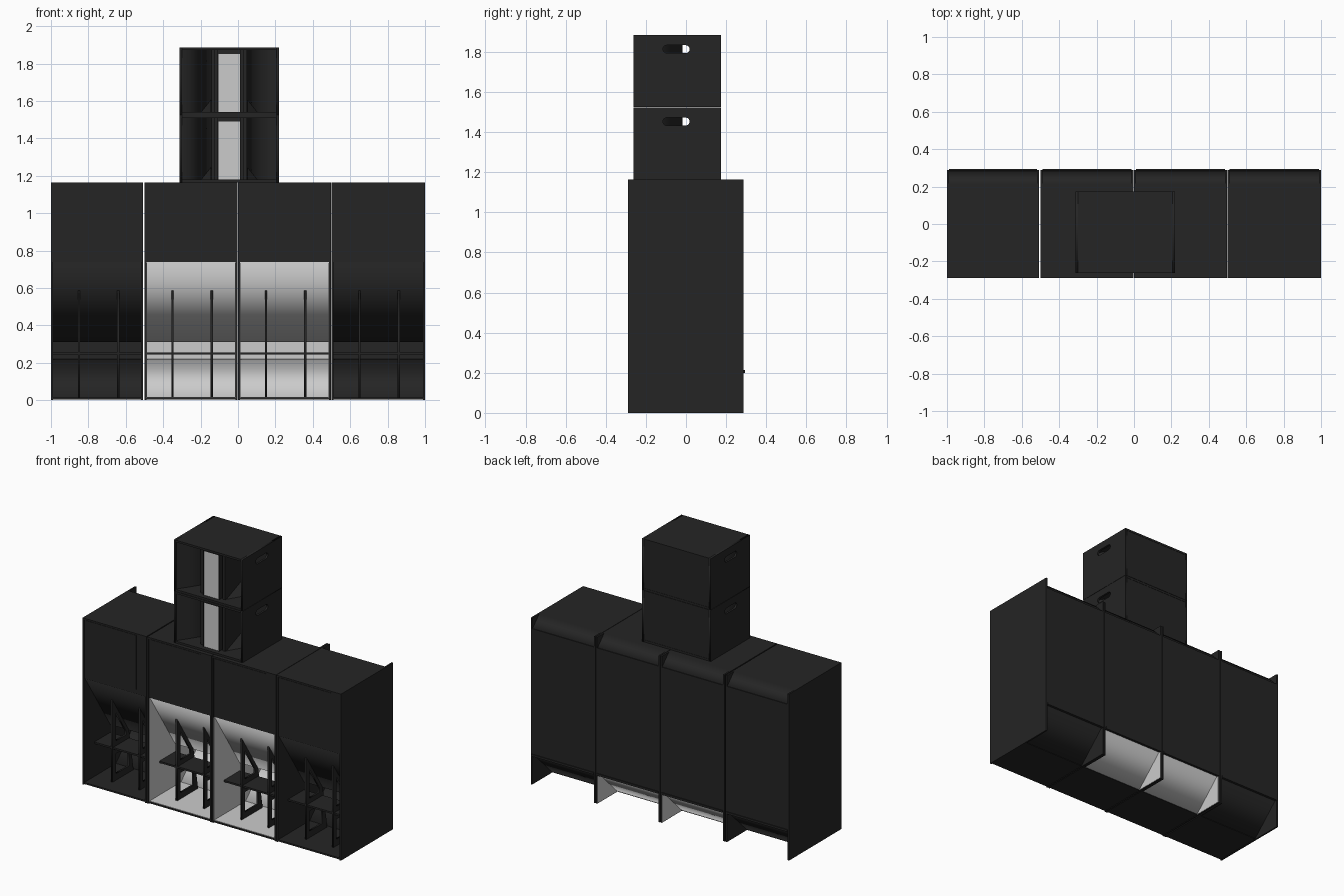
import bpy, bmesh, math
from mathutils import Matrix

if "Cube" in bpy.data.objects:
    bpy.data.objects.remove(bpy.data.objects["Cube"])


def material(name, v):
    m = bpy.data.materials.new(name)
    m.diffuse_color = (v, v, v, 1)
    m.use_nodes = True
    m.node_tree.nodes["Principled BSDF"].inputs["Base Color"].default_value = m.diffuse_color
    return m


BLACK = material("black_paint", 0.018)
PALE = None  # unpainted parts keep the default grey


def finish(name, mesh, mat):
    ob = bpy.data.objects.new(name, mesh)
    bpy.context.collection.objects.link(ob)
    if mat:
        mesh.materials.append(mat)
    return ob


def box(name, x, y, z, mat=BLACK):
    bm = bmesh.new()
    bmesh.ops.create_cube(bm, size=1)
    for v in bm.verts:
        for i, (a, b) in enumerate((x, y, z)):
            v.co[i] = a if v.co[i] < 0 else b
    me = bpy.data.meshes.new(name)
    bm.to_mesh(me)
    bm.free()
    return finish(name, me, mat)


SIDE = Matrix(((0, 0, 1, 0), (1, 0, 0, 0), (0, 1, 0, 0), (0, 0, 0, 1)))  # outline in y,z
PLAN = Matrix.Identity(4)                                             # outline in x,y


def board(name, loops, a, b, mat=BLACK, axes=SIDE):
    """Flat outline (further loops are holes) extruded from a to b."""
    cu = bpy.data.curves.new(name, 'CURVE')
    cu.dimensions = '2D'
    cu.fill_mode = 'BOTH'
    cu.extrude = (b - a) / 2
    for loop in loops:
        sp = cu.splines.new('POLY')
        sp.points.add(len(loop) - 1)
        for p, (u, v) in zip(sp.points, loop):
            p.co = (u, v, 0, 1)
        sp.use_cyclic_u = True
    tmp = bpy.data.objects.new(name + "_tmp", cu)
    bpy.context.collection.objects.link(tmp)
    bpy.context.view_layer.update()
    dg = bpy.context.evaluated_depsgraph_get()
    me = bpy.data.meshes.new_from_object(tmp.evaluated_get(dg))
    bpy.data.objects.remove(tmp)
    me.materials.clear()
    me.transform(axes @ Matrix.Translation((0, 0, (a + b) / 2)))
    return finish(name, me, mat)


def plank(name, p, q, t, a, b, mat=BLACK, axes=SIDE):
    """Straight board from p to q, thickness t on its left side."""
    d = math.dist(p, q)
    n = (-(q[1] - p[1]) / d * t, (q[0] - p[0]) / d * t)
    loop = [p, q, (q[0] + n[0], q[1] + n[1]), (p[0] + n[0], p[1] + n[1])]
    return board(name, [loop], a, b, mat, axes)


def rect(u0, u1, v0, v1):
    return [(u0, v0), (u1, v0), (u1, v1), (u0, v1)]


def slot(u0, u1, v, r, n=8):
    pts = []
    for cu, start in ((u1 - r, -90), (u0 + r, 90)):
        for i in range(n + 1):
            t = math.radians(start + 180 * i / n)
            pts.append((cu + r * math.cos(t), v + r * math.sin(t)))
    return pts


F, B, H, T = -0.29, 0.288, 1.165, 0.011  # bass cabinet front, back, height, board


def bass_cabinet(x0, x1, mat):
    a, b = x0 + T, x1 - T
    # shell
    for s in ((x0, a), (b, x1)):
        box("bass_side", s, (F, B), (0, H))
    box("bass_top", (a, b), (F, 0.21), (H - T, H))
    box("bass_floor", (a, b), (F + 0.004, 0.07), (0.003, 0.003 + T))
    box("bass_back", (a, b), (B - T, B), (0.21, H - 0.075))
    plank("bass_top_chamfer", (B, H - 0.08), (0.21, H), T, a, b)
    box("bass_back_batten", (a, b), (B - T, B + 0.006), (0.2, 0.214))
    # closed upper front with its access cover
    box("bass_front_panel", (a, b), (F + 0.007, F + 0.007 + T), (0.74, H - T))
    box("bass_access_cover", (a + 0.01, b - 0.07), (F + 0.004, F + 0.007), (0.77, H - 0.015))
    # folded horn
    plank("horn_ceiling", (-0.28, 0.74), (0.0, 0.31), T, a, b, mat)
    plank("horn_baffle", (0.0, 0.33), (0.02, H - T), T, a, b)
    plank("horn_rear_slope", (0.07, 0.006), (B - 0.006, 0.212), T, a, b, mat)
    if mat is PALE:
        for s in ((a, a + 0.002), (b - 0.002, b)):
            box("horn_side_lining", s, (F + 0.006, B - 0.002), (0.004, 0.735), mat)
        box("horn_floor_lining", (a, b), (F + 0.008, 0.07), (0.014, 0.017), mat)
        box("horn_back_lining", (a, b), (B - T - 0.003, B - T), (0.21, 0.6), mat)
    # bracing inside the mouth
    outer = [(-0.18, 0.014), (0.05, 0.014), (0.0, 0.31), (-0.18, 0.59)]
    lower = rect(-0.145, 0.0, 0.06, 0.2)
    upper = [(-0.145, 0.29), (-0.035, 0.29), (-0.035, 0.32), (-0.145, 0.49)]
    for off in (0.15, 0.36):
        board("mouth_brace", [outer, lower, upper], x0 + off - 0.006, x0 + off + 0.006)
    box("mouth_shelf", (a, b), (-0.175, 0.0), (0.243, 0.255))


for x0, x1, mat in ((-1, -0.507, BLACK), (-0.5, -0.003, PALE),
                    (0.0, 0.497, PALE), (0.5, 1.0, BLACK)):
    bass_cabinet(x0, x1, mat)


def cell_strip(name, x0, x1, y, z0, z1, rows):
    """Column of small flared cells facing the front."""
    bm = bmesh.new()
    h = (z1 - z0) / rows
    for i in range(rows):
        z = z0 + i * h
        f = bm.faces.new([bm.verts.new((x, y, zz)) for x, zz in rect(x0, x1, z, z + h)])
    bmesh.ops.remove_doubles(bm, verts=bm.verts, dist=1e-5)
    bmesh.ops.inset_individual(bm, faces=bm.faces[:], thickness=0.003)
    cells = [f for f in bm.faces if abs(f.calc_area() - (x1 - x0 - .006) * (h - .006)) < 1e-5]
    for f in cells:
        c = f.calc_center_median()
        r = bmesh.ops.inset_individual(bm, faces=[f], thickness=0.012)
        for v in f.verts:
            v.co.x = c.x + (v.co.x - c.x) * 0.45
            v.co.y += 0.035
    me = bpy.data.meshes.new(name)
    bm.to_mesh(me)
    bm.free()
    return finish(name, me, PALE)


CX, L, R, TF, TB = -0.047, -0.313, 0.219, -0.262, 0.174  # top cabinet


def top_cabinet(z0, z1):
    t = 0.014
    # shell with carry slots
    for a, b in ((L, L + t), (R - t, R)):
        board("top_side", [rect(TF, TB, z0, z1), slot(-0.115, 0.018, z0 + 0.288, 0.02)], a, b)
    box("top_lid", (L + t, R - t), (TF, TB), (z1 - t, z1))
    box("top_base", (L + t, R - t), (TF, TB), (z0, z0 + t))
    box("top_back", (L + t, R - t), (TB - t, TB - 0.002), (z0 + t, z1 - t))
    # angled horn walls, corner gussets and posts on both sides
    for s in (-1, 1):
        p, q = (CX + s * 0.25, TF + 0.01), (CX + s * 0.095, -0.022)
        plank("horn_wall", p, q, 0.008 * s * -1, z0 + t, z1 - t, BLACK, PLAN)
        g = [(CX + s * 0.097, -0.03), (CX + s * 0.15, -0.11), (CX + s * 0.097, -0.2)]
        bm = bmesh.new()
        lo = [bm.verts.new((x, y, z0 + t)) for x, y in g]
        hi = bm.verts.new((g[0][0], g[0][1], z0 + 0.08))
        bmesh.ops.convex_hull(bm, input=lo + [hi])
        me = bpy.data.meshes.new("horn_gusset")
        bm.to_mesh(me)
        bm.free()
        finish("horn_gusset", me, BLACK)
        px = CX + s * 0.085
        box("horn_post", (px - 0.01, px + 0.01), (-0.21, -0.022), (z0 + t, z1 - t))
    # central column
    box("column_back", (CX - 0.095, CX + 0.095), (-0.034, -0.022), (z0 + t, z1 - t))
    for s in (-1, 1):
        x = CX + s * 0.06
        box("column_side", (x - 0.003, x + 0.003), (-0.232, -0.034), (z0 + t, z1 - t))
    cell_strip("column_cells", CX - 0.058, CX + 0.058, -0.23, z0 + 0.015, z1 - 0.035, 7)
    box("column_cap", (CX - 0.063, CX + 0.063), (-0.232, -0.034), (z1 - 0.035, z1 - t))


top_cabinet(H, 1.524)
top_cabinet(1.526, 1.885)
